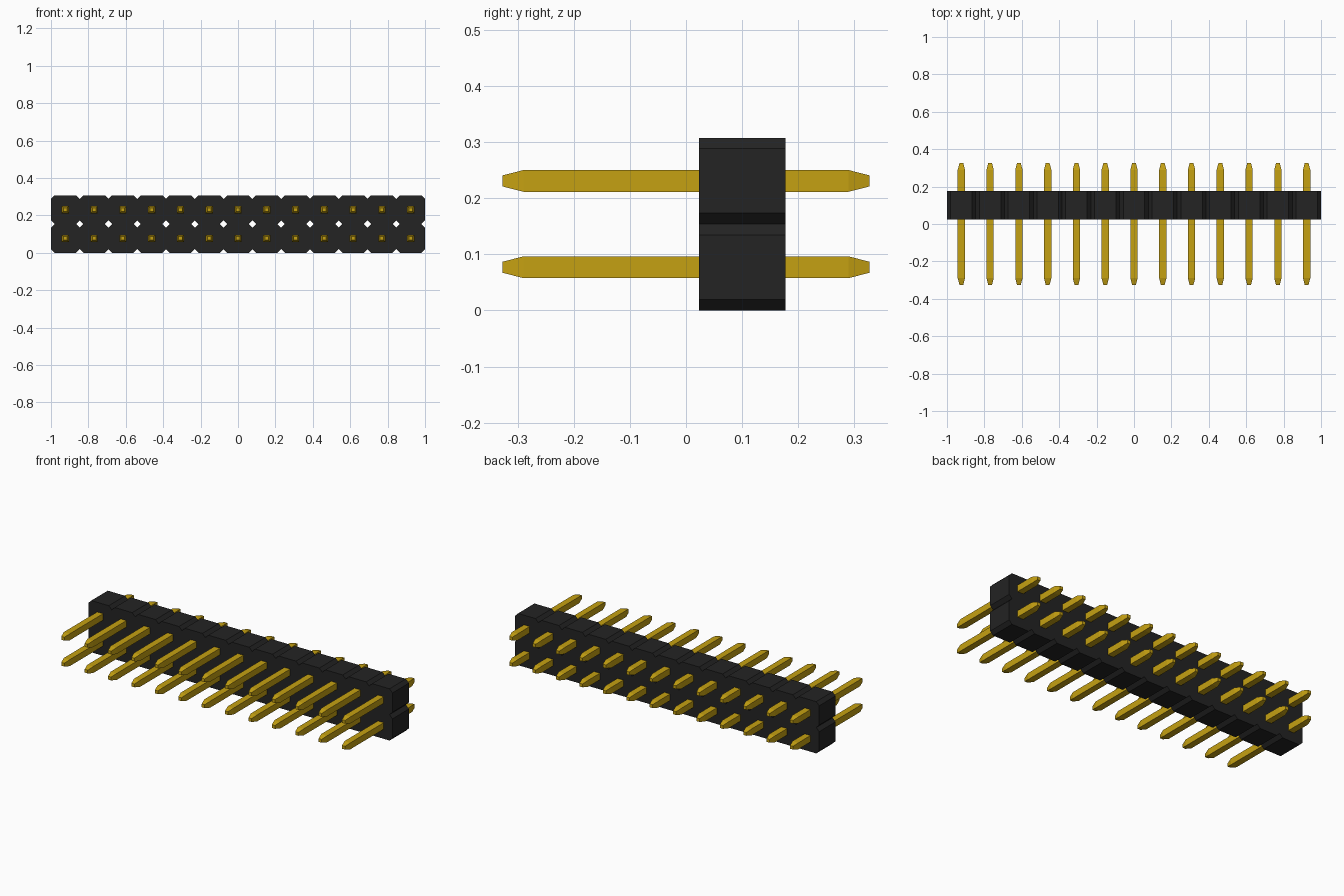
import bpy
import bmesh

if "Cube" in bpy.data.objects:
    bpy.data.objects.remove(bpy.data.objects["Cube"], do_unlink=True)

COLUMNS, ROWS = 13, 2
PITCH = 2 / COLUMNS
HALF = PITCH / 2
CHAMFER = 0.0195
BODY_FRONT, BODY_BACK = 0.023, 0.177
PIN_END, PIN_TAPER = 0.327, 0.037
PIN_HALF, TIP_HALF = 0.0193, 0.0098


def material(name, color):
    mat = bpy.data.materials.new(name)
    mat.use_nodes = True
    mat.diffuse_color = color
    bsdf = next(n for n in mat.node_tree.nodes if n.type == 'BSDF_PRINCIPLED')
    bsdf.inputs["Base Color"].default_value = color
    return mat


def add_object(name, bm, mat):
    bmesh.ops.remove_doubles(bm, verts=bm.verts, dist=0.0001)
    bmesh.ops.recalc_face_normals(bm, faces=bm.faces)
    mesh = bpy.data.meshes.new(name)
    bm.to_mesh(mesh)
    bm.free()
    mesh.materials.append(mat)
    obj = bpy.data.objects.new(name, mesh)
    bpy.context.collection.objects.link(obj)
    return obj


def cell_centre(col, row):
    return (col - (COLUMNS - 1) / 2) * PITCH, (row + 0.5) * PITCH


def add_cell(bm, col, row):
    """Octagonal prism, leaving out the walls shared with neighbours."""
    x, z = cell_centre(col, row)
    h, k = HALF, HALF - CHAMFER
    outline = [(h, -k), (h, k), (k, h), (-k, h),
               (-h, k), (-h, -k), (-k, -h), (k, -h)]
    front, back = [[bm.verts.new((x + px, y, z + pz)) for px, pz in outline]
                   for y in (BODY_FRONT, BODY_BACK)]
    bm.faces.new(front)
    bm.faces.new(back[::-1])
    shared = {0: col < COLUMNS - 1, 2: row < ROWS - 1, 4: col > 0, 6: row > 0}
    for i in range(len(outline)):
        if not shared.get(i):
            j = (i + 1) % len(outline)
            bm.faces.new((front[i], back[i], back[j], front[j]))


def add_pin(name, col, row, mat):
    """Square pin with a tapered tip at each end."""
    x, z = cell_centre(col, row)
    bm = bmesh.new()
    shoulder = PIN_END - PIN_TAPER
    rings = []
    for y, r in ((-PIN_END, TIP_HALF), (-shoulder, PIN_HALF),
                 (shoulder, PIN_HALF), (PIN_END, TIP_HALF)):
        rings.append([bm.verts.new((x + sx * r, y, z + sz * r))
                      for sx, sz in ((-1, -1), (1, -1), (1, 1), (-1, 1))])
    for a, b in zip(rings, rings[1:]):
        for i in range(4):
            j = (i + 1) % 4
            bm.faces.new((a[i], a[j], b[j], b[i]))
    bm.faces.new(rings[0])
    bm.faces.new(rings[-1])
    return add_object(name, bm, mat)


black = material("black plastic", (0.017, 0.017, 0.017, 1))
gold = material("gold metal", (0.56, 0.355, 0.006, 1))

# Housing made of joined chamfered cells
housing = bmesh.new()
for row in range(ROWS):
    for col in range(COLUMNS):
        add_cell(housing, col, row)
add_object("housing", housing, black)

# Pins through every cell
for row, level in enumerate(("lower", "upper")):
    for col in range(COLUMNS):
        add_pin(f"{level}_pin_{col + 1}", col, row, gold)
